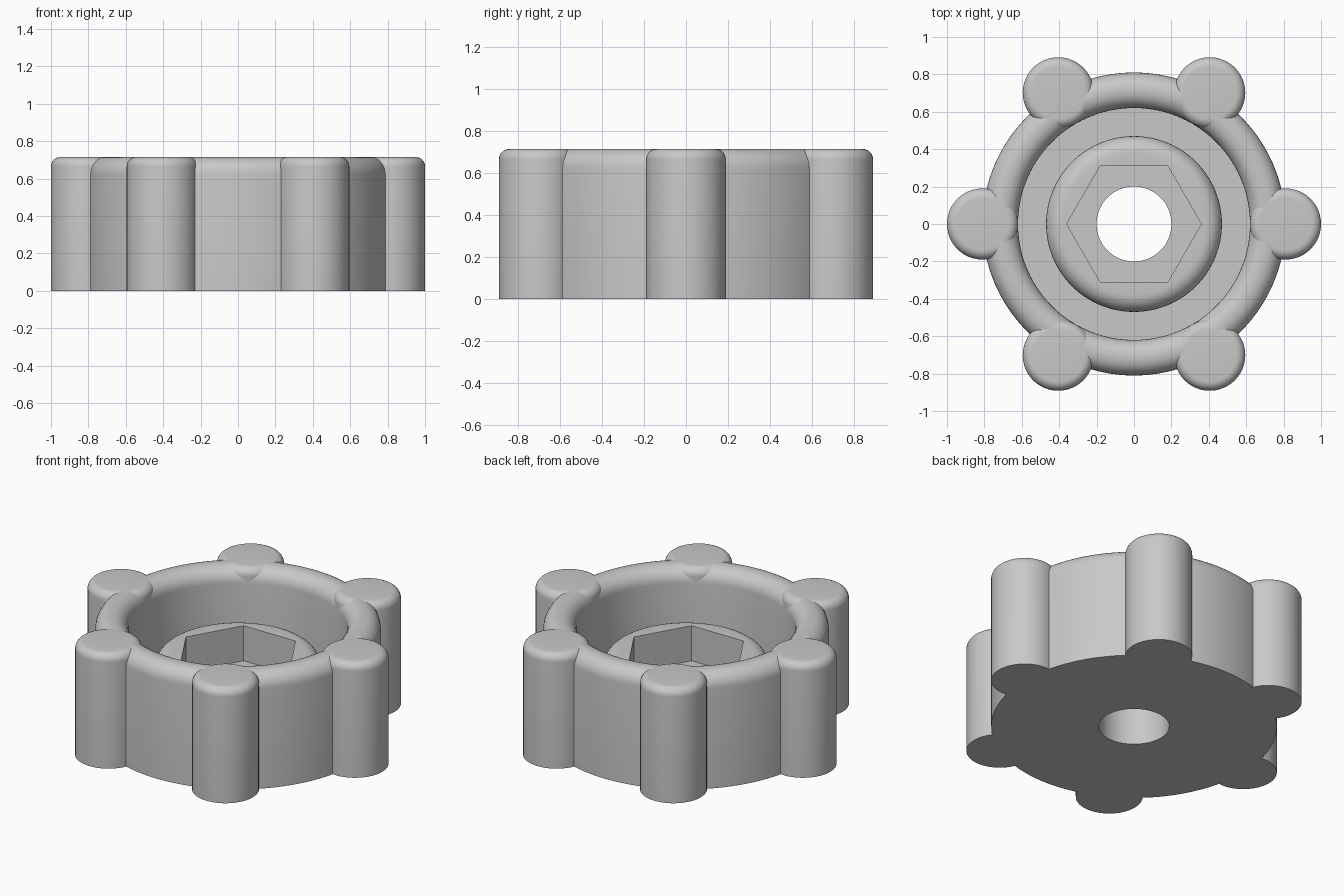
import bpy, bmesh
from math import sin, cos, pi, radians

cube = bpy.data.objects.get("Cube")
if cube:
    bpy.data.objects.remove(cube, do_unlink=True)

HEIGHT = 0.715
RIM_OUT, RIM_IN, RIM_ROUND = 0.81, 0.62, 0.09
BOSS_R, BOSS_TOP, BOSS_ROUND = 0.47, 0.48, 0.09
HOLE_R, HEX_R, HEX_FLOOR, RECESS_FLOOR = 0.2, 0.36, 0.26, 0.18
LOBE_R, LOBE_ROUND = 0.19, 0.05

gray = bpy.data.materials.new("gray plastic")
gray.use_nodes = True
color = (0.58, 0.58, 0.58, 1)
gray.diffuse_color = color
gray.node_tree.nodes["Principled BSDF"].inputs["Base Color"].default_value = color


def arc(r, z, f, start, end, steps=8):
    """Quarter round in the profile plane, as (radius, height, is_hex)."""
    angles = [radians(start + (end - start) * i / steps) for i in range(steps + 1)]
    return [(r + f * cos(a), z + f * sin(a), False) for a in angles]


def hex_radius(r, a):
    """Distance to the side of a hexagon with corner radius r."""
    return r * cos(pi / 6) / cos(a % (pi / 3) - pi / 6)


def lathe(name, profile, segments, closed, center=(0, 0)):
    bm = bmesh.new()
    rings = []
    for r, z, is_hex in profile:
        ring = []
        for i in range(segments):
            a = 2 * pi * i / segments
            d = hex_radius(r, a) if is_hex else r
            ring.append(bm.verts.new((center[0] + d * cos(a), center[1] + d * sin(a), z)))
        rings.append(ring)
    pairs = list(zip(rings, rings[1:]))
    if closed:
        pairs.append((rings[-1], rings[0]))
    else:
        bm.faces.new(rings[0])
        bm.faces.new(rings[-1])
    for low, high in pairs:
        for i in range(segments):
            j = (i + 1) % segments
            bm.faces.new((low[i], low[j], high[j], high[i]))
    bmesh.ops.recalc_face_normals(bm, faces=bm.faces)
    mesh = bpy.data.meshes.new(name)
    bm.to_mesh(mesh)
    bm.free()
    mesh.materials.append(gray)
    obj = bpy.data.objects.new(name, mesh)
    bpy.context.collection.objects.link(obj)
    bpy.ops.object.select_all(action="DESELECT")
    obj.select_set(True)
    bpy.context.view_layer.objects.active = obj
    bpy.ops.object.shade_smooth_by_angle(angle=radians(30))


# Knob body: outer wall, rounded rim, recess, rounded boss, hex pocket, bore
body = [(HOLE_R, 0, False), (RIM_OUT, 0, False)]
body += arc(RIM_OUT - RIM_ROUND, HEIGHT - RIM_ROUND, RIM_ROUND, 0, 90)
body += arc(RIM_IN + RIM_ROUND, HEIGHT - RIM_ROUND, RIM_ROUND, 90, 180)
body += [(RIM_IN, RECESS_FLOOR, False), (BOSS_R, RECESS_FLOOR, False)]
body += arc(BOSS_R - BOSS_ROUND, BOSS_TOP - BOSS_ROUND, BOSS_ROUND, 0, 90)
body += [(HEX_R, BOSS_TOP, True), (HEX_R, HEX_FLOOR, True), (HOLE_R, HEX_FLOOR, False)]
lathe("knob_body", body, 120, True)

# Six grip lobes with rounded tops
lobe = [(LOBE_R, 0, False)]
lobe += arc(LOBE_R - LOBE_ROUND, HEIGHT - LOBE_ROUND, LOBE_ROUND, 0, 90)
for k in range(6):
    a = k * pi / 3
    lathe(f"grip_lobe_{k + 1}", lobe, 48, False, (RIM_OUT * cos(a), RIM_OUT * sin(a)))
